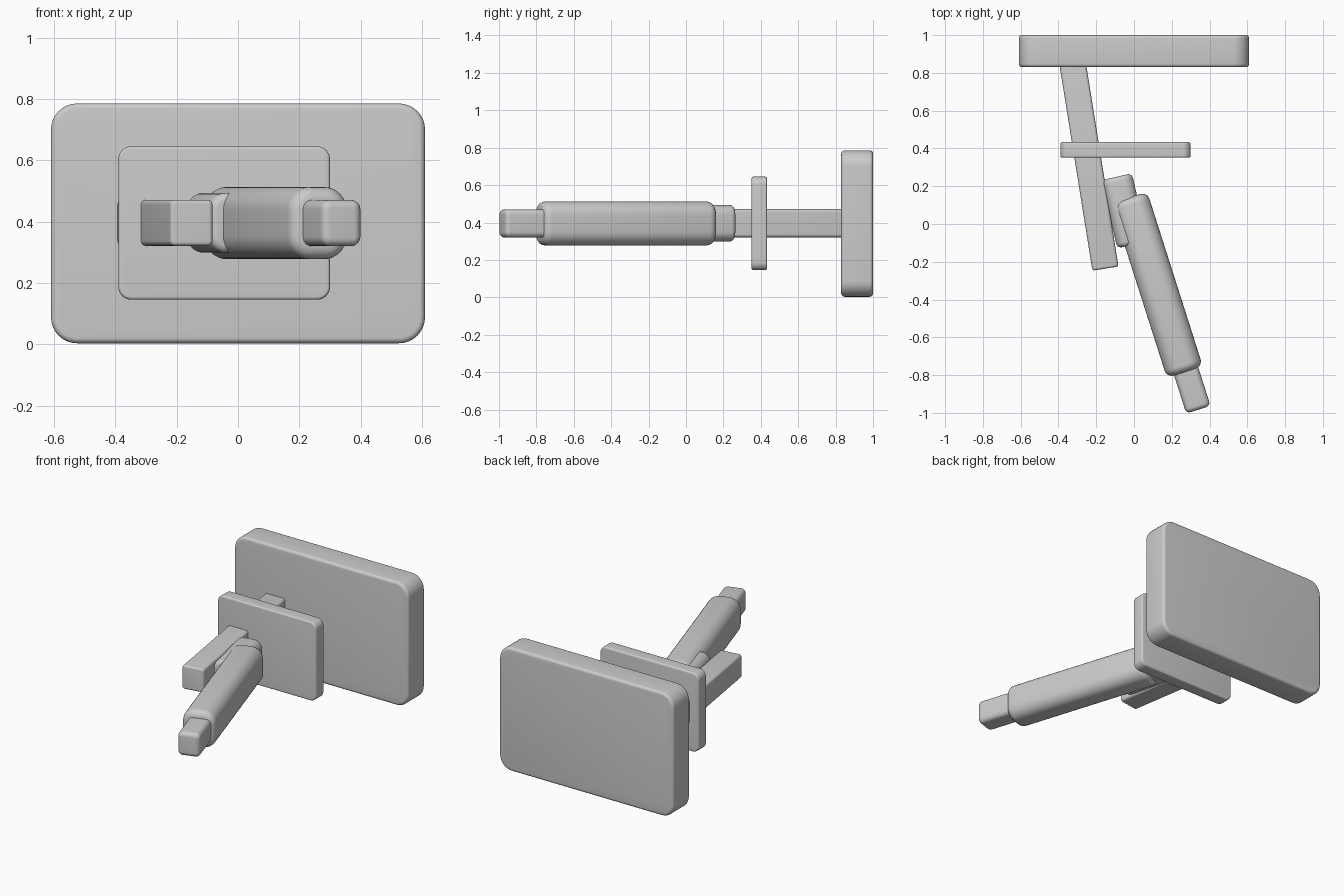
import bpy, bmesh, math

if "Cube" in bpy.data.objects:
    bpy.data.objects.remove(bpy.data.objects["Cube"])


def rounded_block(name, center, size, side_r, cap_r, angle=0.0):
    """Block lying along y: side_r rounds the four long edges, cap_r the end rims."""
    bm = bmesh.new()
    bmesh.ops.create_cube(bm, size=1.0)
    bmesh.ops.scale(bm, vec=size, verts=bm.verts)
    long_edges = [e for e in bm.edges
                  if abs(e.verts[0].co.y - e.verts[1].co.y) > 1e-5]
    bmesh.ops.bevel(bm, geom=long_edges, offset=side_r, offset_type='OFFSET',
                    segments=8, profile=0.5, affect='EDGES')
    half = size[1] / 2
    rims = [e for e in bm.edges
            if abs(e.verts[0].co.y - e.verts[1].co.y) < 1e-5
            and abs(abs(e.verts[0].co.y) - half) < 1e-5]
    bmesh.ops.bevel(bm, geom=rims, offset=cap_r, offset_type='OFFSET',
                    segments=5, profile=0.5, affect='EDGES')
    bmesh.ops.recalc_face_normals(bm, faces=bm.faces)
    mesh = bpy.data.meshes.new(name)
    bm.to_mesh(mesh)
    bm.free()
    obj = bpy.data.objects.new(name, mesh)
    obj.location = center
    obj.rotation_euler.z = math.radians(angle)
    bpy.context.collection.objects.link(obj)
    bpy.context.view_layer.objects.active = obj
    obj.select_set(True)
    bpy.ops.object.shade_smooth_by_angle(angle=math.radians(35))
    obj.select_set(False)
    return obj


# Large back plate and smaller middle plate
rounded_block("back_plate", (0, 0.915, 0.394), (1.22, 0.17, 0.782), 0.085, 0.018)
rounded_block("middle_plate", (-0.045, 0.392, 0.395), (0.69, 0.082, 0.50), 0.042, 0.010)

# Slanted bar running through the middle plate into the back plate
rounded_block("support_bar", (-0.238, 0.307, 0.396), (0.14, 1.10, 0.15), 0.016, 0.012, 9.1)

# Grip with its rear connector and front tip
rounded_block("grip_connector", (-0.050, 0.070, 0.396), (0.165, 0.37, 0.195), 0.055, 0.025, 13)
rounded_block("grip", (0.122, -0.322, 0.395), (0.20, 0.97, 0.235), 0.075, 0.040, 17.7)
rounded_block("grip_tip", (0.265, -0.745, 0.395), (0.135, 0.50, 0.15), 0.030, 0.025, 17.7)
